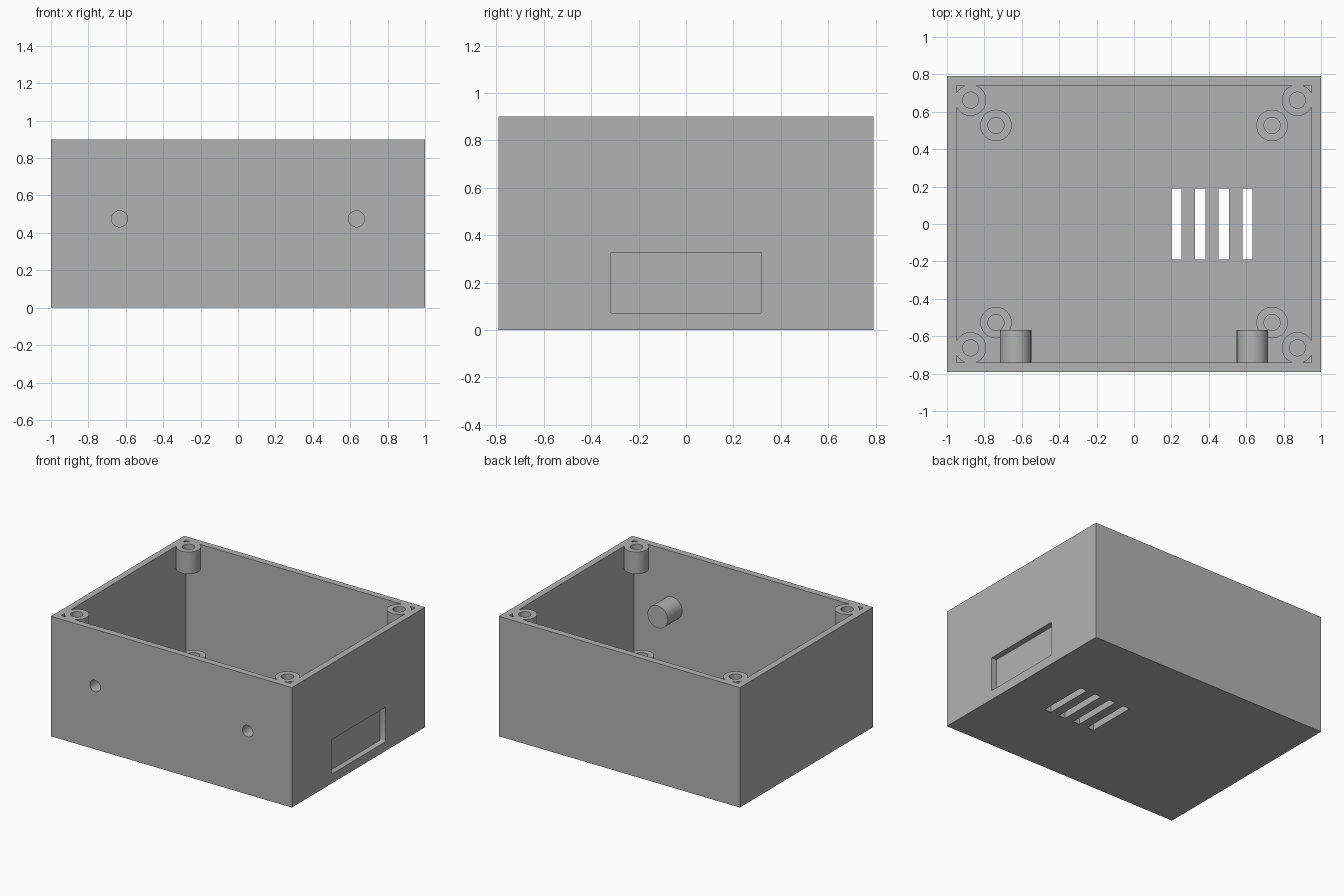
import bpy
import bmesh
import math
from mathutils import Matrix, Vector

cube = bpy.data.objects.get("Cube")
if cube:
    bpy.data.objects.remove(cube, do_unlink=True)

GREY = (0.45, 0.45, 0.45, 1)
plastic = bpy.data.materials.new("grey plastic")
plastic.use_nodes = True
plastic.diffuse_color = GREY
plastic.node_tree.nodes["Principled BSDF"].inputs["Base Color"].default_value = GREY

HX, HY, HEIGHT, WALL = 1.0, 0.79, 0.9, 0.05
BOSS_R, HOLE_R, SIDES = 0.084, 0.043, 48
POST_X, POST_Z = 0.633, 0.475


def add_object(name, bm):
    bmesh.ops.recalc_face_normals(bm, faces=bm.faces)
    mesh = bpy.data.meshes.new(name)
    bm.to_mesh(mesh)
    bm.free()
    mesh.materials.append(plastic)
    obj = bpy.data.objects.new(name, mesh)
    bpy.context.collection.objects.link(obj)
    return obj


def activate(obj):
    bpy.ops.object.select_all(action='DESELECT')
    obj.select_set(True)
    bpy.context.view_layer.objects.active = obj


def box(name, low, high):
    low, high = Vector(low), Vector(high)
    bm = bmesh.new()
    bmesh.ops.create_cube(bm, size=1)
    bmesh.ops.scale(bm, vec=high - low, verts=bm.verts)
    bmesh.ops.translate(bm, vec=(low + high) / 2, verts=bm.verts)
    return add_object(name, bm)


def lathe(name, profile, matrix):
    """Spin a closed (radius, height) profile about its own z axis."""
    bm = bmesh.new()
    verts = [bm.verts.new((r, 0, z)) for r, z in profile]
    edges = [bm.edges.new(pair) for pair in zip(verts, verts[1:])]
    bmesh.ops.spin(bm, geom=verts + edges, cent=(0, 0, 0), axis=(0, 0, 1),
                   angle=math.tau, steps=SIDES)
    bmesh.ops.remove_doubles(bm, verts=bm.verts, dist=0.0005)
    bmesh.ops.transform(bm, matrix=matrix, verts=bm.verts)
    return add_object(name, bm)


def socket(name, length, depth, matrix):
    """Round boss with a blind screw hole in its top end."""
    obj = lathe(name, [(0, 0), (BOSS_R, 0), (BOSS_R, length), (HOLE_R, length),
                       (HOLE_R, length - depth), (0, length - depth)], matrix)
    activate(obj)
    bpy.ops.object.shade_smooth_by_angle(angle=math.radians(30))


def cut(target, cutter):
    cutter.hide_render = True
    mod = target.modifiers.new("cut", 'BOOLEAN')
    mod.operation = 'DIFFERENCE'
    mod.solver = 'EXACT'
    mod.object = cutter
    activate(target)
    bpy.ops.object.modifier_apply(modifier=mod.name)
    bpy.data.objects.remove(cutter, do_unlink=True)


# Open-topped case
case = box("case", (-HX, -HY, 0), (HX, HY, HEIGHT))
cut(case, box("cavity_cutter", (-HX + WALL, -HY + WALL, WALL),
              (HX - WALL, HY - WALL, HEIGHT + 1)))

# Vent slots through the floor
for i in range(4):
    x = 0.2 + i * 0.1265
    cut(case, box("slot_cutter", (x, -0.19, -1), (x + 0.055, 0.19, WALL + 0.05)))

# Shallow panel recess in the side wall, with slightly rounded corners
recess = box("recess_cutter", (HX - 0.043, -0.318, 0.07), (HX + 0.1, 0.318, 0.328))
bm = bmesh.new()
bm.from_mesh(recess.data)
along_x = [e for e in bm.edges if abs(e.verts[0].co.x - e.verts[1].co.x) > 0.01]
bmesh.ops.bevel(bm, geom=along_x, offset=0.007, segments=3, profile=0.5, affect='EDGES')
bm.to_mesh(recess.data)
bm.free()
cut(case, recess)

# Screw holes in the front wall, each backed by a horizontal post inside
face_front = Matrix.Rotation(math.radians(90), 4, 'X')
for side, sx in (("right", -1), ("left", 1)):
    at_wall = Matrix.Translation((sx * POST_X, -HY + WALL, POST_Z)) @ face_front
    cut(case, lathe("hole_cutter", [(0, -0.02), (HOLE_R, -0.02),
                                    (HOLE_R, 0.1), (0, 0.1)], at_wall))
    socket(side + "_front_post", 0.172, 0.13,
           at_wall @ Matrix.Translation((0, 0, -0.172)))

activate(case)
bpy.ops.object.shade_smooth_by_angle(angle=math.radians(30))

# Lid bosses hanging in the corners, and standoffs on the floor
for side, sx in (("right", -1), ("left", 1)):
    for end, sy in (("front", -1), ("back", 1)):
        label = end + "_" + side
        socket(label + "_lid_boss", 0.165, 0.14,
               Matrix.Translation((sx * 0.874, sy * 0.662, HEIGHT - 0.165)))
        socket(label + "_standoff", 0.13, 0.12,
               Matrix.Translation((sx * 0.738, sy * 0.527, 0.045)))
